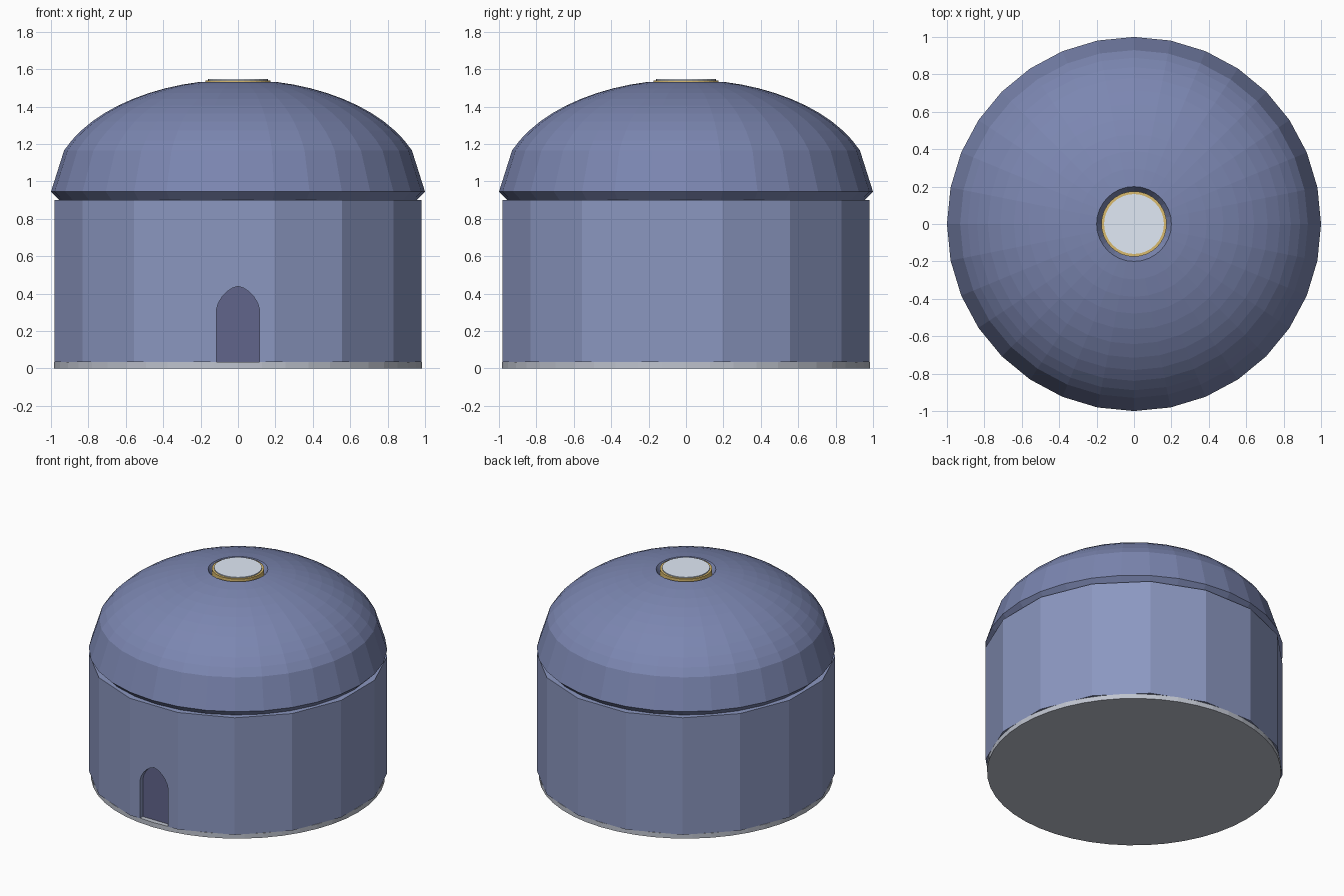
import bpy, bmesh
from math import sin, cos, pi, radians

if "Cube" in bpy.data.objects:
    bpy.data.objects.remove(bpy.data.objects["Cube"])


def material(name, rgb):
    m = bpy.data.materials.new(name)
    m.diffuse_color = (*rgb, 1)
    m.use_nodes = True
    m.node_tree.nodes["Principled BSDF"].inputs["Base Color"].default_value = m.diffuse_color
    return m


def finish(bm, name, mat):
    bmesh.ops.recalc_face_normals(bm, faces=bm.faces)
    me = bpy.data.meshes.new(name)
    bm.to_mesh(me)
    bm.free()
    ob = bpy.data.objects.new(name, me)
    bpy.context.collection.objects.link(ob)
    if mat:
        me.materials.append(mat)
    return ob


def lathe(name, profile, sides, mat, turn=0.0):
    """Spin a closed (radius, z) profile into a ring."""
    bm = bmesh.new()
    rings = []
    for i in range(sides):
        a = turn + 2 * pi * i / sides
        rings.append([bm.verts.new((r * cos(a), r * sin(a), z)) for r, z in profile])
    n = len(profile)
    for i in range(sides):
        p, q = rings[i], rings[(i + 1) % sides]
        for j in range(n):
            k = (j + 1) % n
            bm.faces.new((p[j], q[j], q[k], p[k]))
    return finish(bm, name, mat)


def disc(name, radius, z0, z1, sides, mat):
    bm = bmesh.new()
    bmesh.ops.create_cone(bm, cap_ends=True, segments=sides, radius1=radius,
                          radius2=radius, depth=z1 - z0)
    bmesh.ops.translate(bm, vec=(0, 0, (z0 + z1) / 2), verts=bm.verts)
    return finish(bm, name, mat)


def arch(name, y0, y1, bottom, mat):
    """Pointed doorway outline extruded along y."""
    right = [(0.115, bottom), (0.115, 0.315), (0.105, 0.35), (0.085, 0.383),
             (0.06, 0.41), (0.03, 0.43)]
    pts = right + [(0, 0.44)] + [(-x, z) for x, z in reversed(right)]
    bm = bmesh.new()
    f = bm.faces.new([bm.verts.new((x, y0, z)) for x, z in pts])
    ext = bmesh.ops.extrude_face_region(bm, geom=[f])["geom"]
    bmesh.ops.translate(bm, vec=(0, y1 - y0, 0),
                        verts=[v for v in ext if isinstance(v, bmesh.types.BMVert)])
    return finish(bm, name, mat)


wall_blue = material("wall_blue", (0.26, 0.31, 0.53))
dome_blue = material("dome_blue", (0.2, 0.24, 0.44))
door_blue = material("door_blue", (0.12, 0.13, 0.26))
floor_grey = material("floor_grey", (0.52, 0.55, 0.62))
gold = material("gold", (0.7, 0.5, 0.16))
glass = material("skylight_pale", (0.75, 0.82, 0.92))

# Round floor slab
disc("floor", 0.985, 0, 0.035, 48, floor_grey)

# Sixteen-sided wall with a recessed pointed door
wall = lathe("wall", [(1, 0.035), (1, 0.9), (0.9, 0.9), (0.9, 0.035)], 16,
             wall_blue, radians(11.25))
cutter = arch("door_cutter", -1.1, -0.8, 0.0, door_blue)
cutter.hide_render = True
cutter.hide_viewport = True
cut = wall.modifiers.new("doorway", "BOOLEAN")
cut.operation = "DIFFERENCE"
cut.solver = "EXACT"
cut.object = cutter
arch("door", -0.947, -0.9, 0.035, door_blue)

# Dome shell with an open eye at the top
angles = [0] + [radians(21.6 + (78.46 - 21.6) * i / 10) for i in range(11)]
outer = [(cos(a), 0.945 + 0.6 * sin(a)) for a in angles]
inner = [(0.955 * cos(a) - 0.02 * sin(a), 0.9 + 0.6 * sin(a)) for a in reversed(angles)]
lathe("dome", outer + inner, 32, dome_blue)

# Skylight: gold ring holding a pale pane
lathe("skylight_ring", [(0.175, 1.485), (0.175, 1.54), (0.158, 1.54), (0.158, 1.485)],
      32, gold)
disc("skylight_pane", 0.16, 1.5, 1.547, 32, glass)
